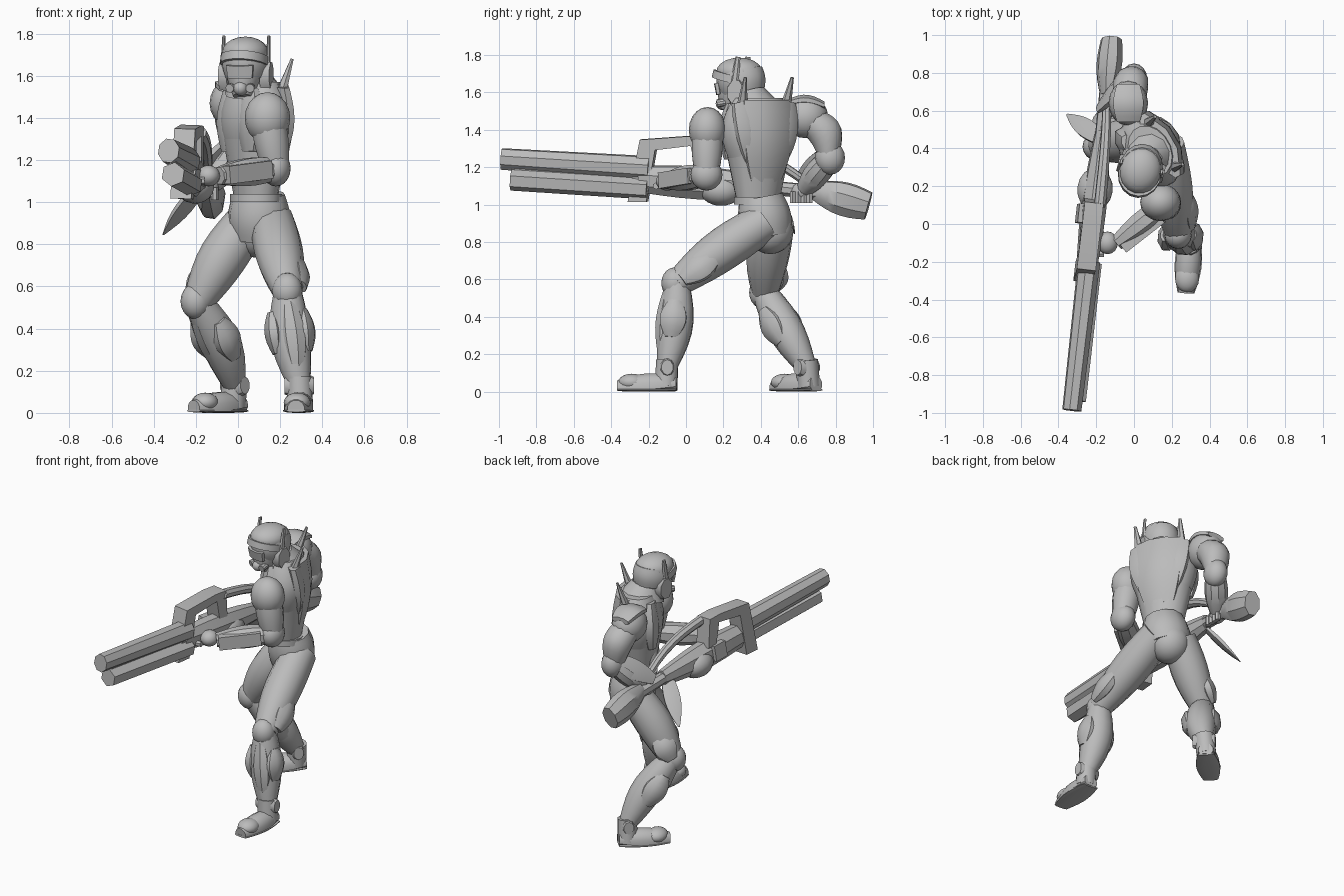
import bpy, bmesh, math
from mathutils import Vector, Matrix

if "Cube" in bpy.data.objects:
    bpy.data.objects.remove(bpy.data.objects["Cube"])

COLOUR = (.5, .5, .5, 1)
GREY = bpy.data.materials.new("armour_grey")
GREY.use_nodes = True
GREY.diffuse_color = COLOUR
GREY.node_tree.nodes["Principled BSDF"].inputs["Base Color"].default_value = COLOUR

WORLD = Matrix.Identity(4)
RIGHTWARD, FORWARD, UP = Vector((-1, 0, 0)), Vector((0, -1, 0)), Vector((0, 0, 1))
SIDES = (("right", -1), ("left", 1))


def V(x, y, z):
    return Vector((x, y, z))


def frame(origin, yaw, pitch=0, roll=0):
    matrix = Matrix.Translation(origin)
    for angle, axis in ((yaw, 'Z'), (pitch, 'X'), (roll, 'Y')):
        matrix = matrix @ Matrix.Rotation(math.radians(angle), 4, axis)
    return matrix


def finish(name, bm, space):
    bmesh.ops.recalc_face_normals(bm, faces=bm.faces)
    bm.transform(space)
    mesh = bpy.data.meshes.new(name)
    bm.to_mesh(mesh)
    bm.free()
    part = bpy.data.objects.new(name, mesh)
    bpy.context.collection.objects.link(part)
    mesh.materials.append(GREY)
    bpy.ops.object.select_all(action='DESELECT')
    part.select_set(True)
    bpy.context.view_layer.objects.active = part
    bpy.ops.object.shade_smooth_by_angle(angle=math.radians(35))


def limb(name, p, q, start, end, bulge=0, flat=1, sides=12, ref=UP, space=WORLD,
         bow=Vector(), floor=None):
    """Bulging tube from p to q; flat scales its depth along ref, bow bends its axis."""
    bm, loops = bmesh.new(), []
    steps = 7 if bulge or bow.length else 1
    along = (q - p).normalized()
    across = ref.cross(along).normalized()
    depth = along.cross(across)
    for i in range(steps + 1):
        t = i / steps
        swell = math.sin(math.pi * t)
        radius = (start + (end - start) * t + bulge * swell) / math.cos(math.pi / sides)
        loop = []
        for k in range(sides):
            a = math.tau * (k + .5) / sides
            point = p.lerp(q, t) + bow * swell
            point += across * math.cos(a) * radius + depth * math.sin(a) * radius * flat
            if floor is not None:
                point.z = max(point.z, floor)
            loop.append(bm.verts.new(point))
        loops.append(loop)
    for low, high in zip(loops, loops[1:]):
        for k in range(sides):
            bm.faces.new((low[k - 1], low[k], high[k], high[k - 1]))
    bm.faces.new(loops[0])
    bm.faces.new(loops[-1])
    finish(name, bm, space)


def ball(name, centre, x, y, z, space=WORLD):
    bm = bmesh.new()
    bmesh.ops.create_uvsphere(bm, u_segments=16, v_segments=10, radius=1)
    finish(name, bm, space @ Matrix.Translation(centre) @ Matrix.Diagonal((x, y, z, 1)))


def slab(name, outline, half, space):
    """Extrude a (y, z) outline sideways to both halves."""
    bm = bmesh.new()
    left, right = [[bm.verts.new((x, y, z)) for y, z in outline] for x in (half, -half)]
    bm.faces.new(left)
    bm.faces.new(right)
    for k in range(len(outline)):
        bm.faces.new((left[k - 1], left[k], right[k], right[k - 1]))
    finish(name, bm, space)


# Torso, twisted away from the hips
T = frame((.085, .385, 0), yaw=-60)
body = dict(ref=FORWARD, space=T)
limb("abdomen", V(0, 0, 1), V(0, 0, 1.3), .115, .18, flat=.8, sides=16, **body)
limb("chest", V(0, 0, 1.25), V(0, 0, 1.57), .17, .14, bulge=.05, flat=.75, sides=16, **body)
limb("belt", V(0, 0, 1), V(0, 0, 1.04), .13, .13, flat=.9, sides=16, **body)
limb("back_plate", V(0, .07, 1.12), V(0, .07, 1.56), .09, .14, bulge=.03, flat=.45, sides=8,
     bow=V(0, .02, 0), **body)
for side, s in SIDES:
    limb(side + "_chest_plate", V(s * .1, -.09, 1.24), V(s * .09, -.08, 1.54), .05, .05,
         bulge=.04, flat=.6, sides=8, **body)
    limb(side + "_shoulder_blade", V(s * .08, .08, 1.2), V(s * .12, .06, 1.55), .03, .07,
         bulge=.03, flat=.5, sides=8, bow=V(0, .02, 0), **body)
    limb(side + "_back_spike", V(s * .13, .04, 1.46), V(s * .145, .115, 1.68), .035, .008,
         flat=.8, sides=6, **body)
    ball(side + "_belly_plate", (s * .05, -.08, 1.15), .055, .045, .08, T)
limb("collar", V(.07, .35, 1.53), V(.06, .33, 1.6), .13, .09)
limb("neck", V(.06, .34, 1.54), V(.05, .31, 1.64), .075, .06, ref=FORWARD)

# Hips
HIPS = Vector((-.4, -.9, 0))
limb("pelvis", V(.1, .4, 1.04), V(.1, .44, .83), .12, .13, bulge=.02, flat=.95, ref=HIPS)
ball("seat", (.095, .45, .86), .125, .125, .125)

# Head and helmet
H = frame((.035, .285, 0), yaw=-14)
head = dict(ref=FORWARD, space=H)
limb("face", V(0, -.05, 1.5), V(0, 0, 1.67), .045, .09, bulge=.01, flat=1.2, **head)
limb("helmet", V(0, .02, 1.6), V(0, 0, 1.72), .1, .105, bulge=.01, flat=1.15, sides=16, **head)
ball("helmet_dome", (0, 0, 1.71), .11, .126, .076, H)
limb("brim", V(0, -.02, 1.65), V(0, -.01, 1.69), .113, .113, flat=1.15, sides=16, **head)
limb("visor", V(0, -.1, 1.59), V(0, -.11, 1.65), .06, .065, flat=.35, sides=8, **head)
ball("mouth_filter", (0, -.09, 1.54), .035, .04, .035, H)
for side, s in SIDES:
    limb(side + "_ear_cup", V(s * .08, .01, 1.6), V(s * .125, .01, 1.6), .055, .045,
         flat=1.4, sides=8, space=H)
    limb(side + "_cheek_filter", V(s * .04, -.06, 1.55), V(s * .05, -.11, 1.54), .02, .02,
         sides=10, space=H)
    limb(side + "_antenna", V(s * .11, 0, 1.64), V(s * .11, .02, 1.79), .01, .006,
         flat=2, sides=6, **head)


# Legs: thigh, knee, shin, boot and their plates
def leg(side, hip, knee, ankle, heel, toe, out):
    fwd = (toe - heel).normalized()
    limb(side + "_thigh", hip.lerp(knee, -.1), knee, .1, .07, bulge=.025, ref=fwd, bow=fwd * .015)
    limb(side + "_shin", knee, ankle, .065, .052, bulge=.035, ref=fwd,
         bow=fwd * -.015 - out * .015)
    limb(side + "_shin_guard", knee.lerp(ankle, .12) + fwd * .045,
         knee.lerp(ankle, .85) + fwd * .035, .035, .03, bulge=.03, flat=.8, sides=8, ref=fwd)
    ball(side + "_knee_pad", knee + fwd * .015, .072, .072, .085)
    for name, top, base, middle, push in (("_thigh_plate", hip, knee, .72, .07),
                                          ("_calf_plate", knee, ankle, .42, .06),
                                          ("_inner_calf_plate", knee, ankle, .45, -.085)):
        limb(side + name, top.lerp(base, middle - .22) + out * push,
             top.lerp(base, middle + .22) + out * push, .022, .022, bulge=.025, flat=1.5,
             sides=8, ref=fwd)
    for s in (-1, 1):
        limb(side + "_ankle_disc", ankle + out * s * .04, ankle + out * s * .07, .04, .03,
             flat=1.3, sides=10)
    limb(side + "_ankle_cuff", ankle + UP * .04, heel.lerp(toe, .18) + UP * .03, .058, .06, ref=fwd)
    limb(side + "_boot", heel + UP * .04, toe + UP * .02, .045, .04, bulge=.025, floor=.01)
    ball(side + "_toe_cap", heel.lerp(toe, .76) + UP * .05, .064, .074, .046)
    limb(side + "_sole", heel + UP * .01, toe + UP * .01, .05, .045, bulge=.025, flat=.15, floor=0)


leg("left", hip=V(.17, .38, .88), knee=V(.235, -.045, .58), ankle=V(.29, -.1, .13),
    heel=V(.3, -.05, 0), toe=V(.275, -.365, 0), out=V(1, 0, 0))
leg("right", hip=V(.02, .47, .87), knee=V(-.19, .42, .53), ankle=V(-.015, .645, .13),
    heel=V(.015, .695, 0), toe=V(-.21, .475, 0), out=V(-.7, .7, 0))

# Front arm, bent across the body to the gun
shoulder, elbow, wrist = V(.14, .115, 1.4), V(.18, .11, 1.16), V(-.09, -.1, 1.125)
ball("left_shoulder_pad", shoulder, .108, .1, .122)
limb("left_upper_arm", shoulder, elbow, .08, .062, bulge=.01, ref=RIGHTWARD)
ball("left_elbow", elbow, .07, .085, .085)
limb("left_forearm", elbow, wrist, .05, .04, bulge=.02, sides=8)
limb("left_forearm_guard", elbow.lerp(wrist, .15) + V(.01, -.05, 0),
     elbow.lerp(wrist, .9) + V(.01, -.05, 0), .025, .025, flat=1.7, sides=4)
ball("left_hand", wrist + V(-.05, 0, 0), .055, .06, .05)
for k in range(4):
    knuckle = wrist + V(-.07, k * .035 - .06, -.025)
    limb("left_finger", knuckle, knuckle + RIGHTWARD * .07, .016, .016, sides=6)

# Rear arm, elbow raised and hand on the grip
shoulder, elbow, wrist = V(-.03, .64, 1.47), V(0, .77, 1.25), V(-.13, .63, 1.08)
ball("right_shoulder_pad", shoulder, .105, .12, .115)
limb("right_pad_plate", shoulder + V(0, -.1, .07), shoulder + V(0, .1, .06), .06, .06,
     bulge=.02, flat=.35, sides=8, bow=UP * .025)
limb("right_upper_arm", shoulder, elbow, .08, .06, bulge=.02, ref=RIGHTWARD, bow=V(0, .04, .02))
ball("right_elbow", elbow, .07, .08, .09)
limb("right_forearm", elbow, wrist, .055, .042, bulge=.02, sides=10, ref=RIGHTWARD)
limb("right_forearm_guard", elbow + V(-.04, 0, .02), wrist + V(-.06, -.02, .05), .05, .03,
     bulge=.02, flat=.4, sides=6, ref=RIGHTWARD)
ball("right_hand", wrist + V(-.01, -.01, -.01), .05, .06, .05)
for k in range(4):
    knuckle = wrist + V(.02, k * .03 - .06, -.01)
    limb("right_finger", knuckle, knuckle - UP * .06, .015, .015, sides=6, ref=RIGHTWARD)

# Long gun in its own frame, muzzle along -y
G = frame((-.215, 0, 1.18), yaw=-6.6, pitch=-3.7, roll=8)
limb("upper_barrel", V(0, -.995, 0), V(0, -.2, 0), .048, .056, flat=1.15, sides=8, space=G)
limb("lower_barrel", V(.03, -.935, -.105), V(.03, -.2, -.105), .05, .05, sides=6, space=G)
limb("barrel_web", V(.015, -.92, -.06), V(.015, -.2, -.06), .018, .018, flat=2, sides=4, space=G)
slab("carry_frame", [(-.3, -.185), (-.2, -.18), (-.17, .1), (.02, .135), (.06, 0),
                     (.13, 0), (.1, .185), (0, .185), (-.255, .15)], .05,
     G @ frame((-.015, 0, 0), yaw=0, roll=-6))
limb("gun_body", V(0, -.25, -.06), V(0, .5, -.06), .05, .035, bulge=.02, flat=1.35, sides=8, space=G)
ball("gun_drum", (.0, .19, -.09), .095, .115, .085, G)
limb("side_plate", V(-.065, 0, -.05), V(-.065, .1, -.05), .02, .02, flat=2.5, sides=4, space=G)
limb("top_hose", V(0, .09, .16), V(0, .65, -.02), .03, .022, sides=8, space=G, bow=V(0, .03, .04))
limb("stock_neck", V(0, .45, -.06), V(0, .72, -.07), .035, .038, sides=8, space=G)
limb("stock_butt", V(0, .69, -.06), V(0, .99, -.125), .032, .052, bulge=.02, flat=1.4,
     sides=8, space=G)
limb("grip_blade", V(-.19, .46, 1.06), V(-.355, .58, .845), .04, .005, bulge=.025, flat=.35,
     sides=6, ref=Vector((-.7, .7, .3)))
